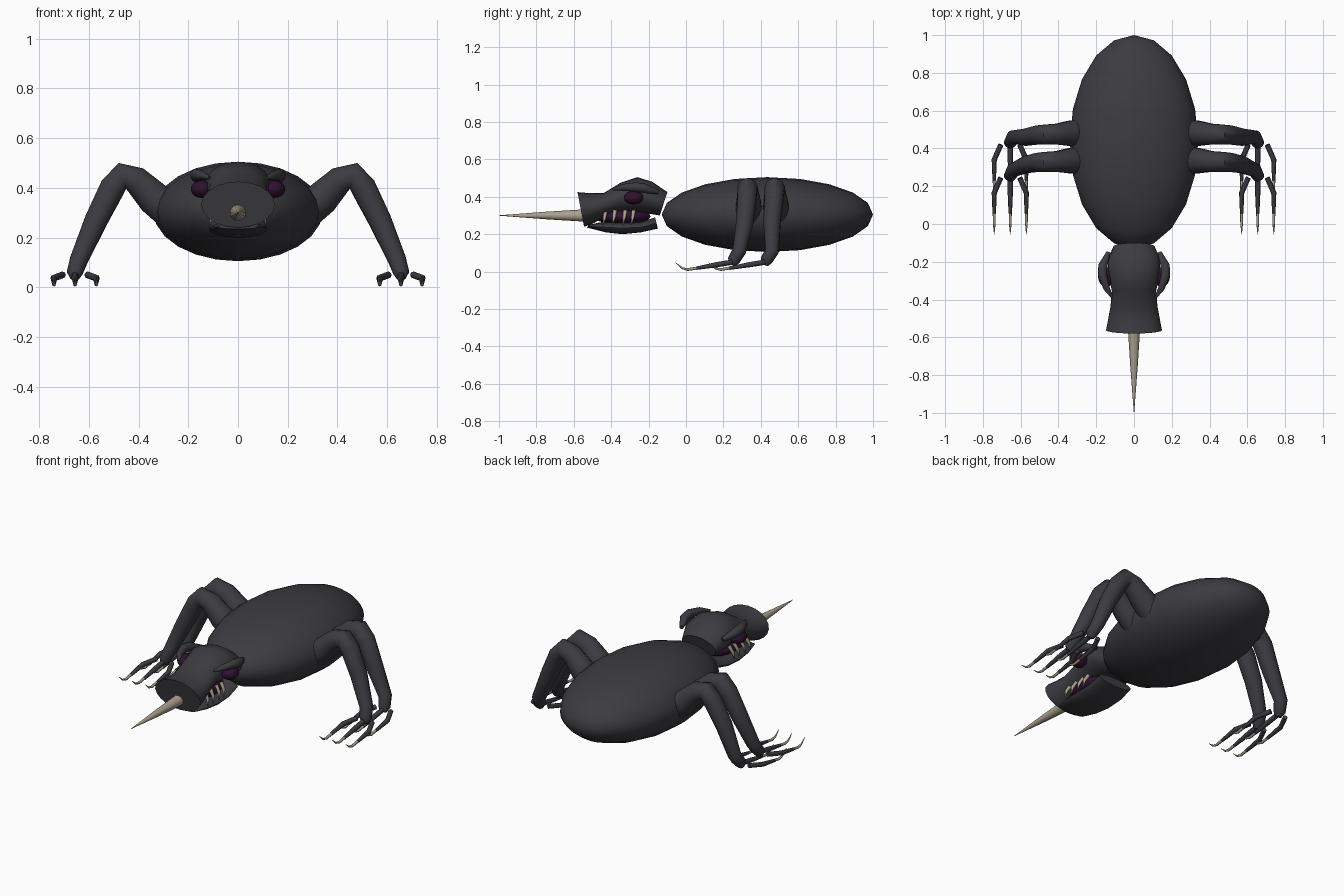
import bpy, bmesh
from math import pi, sin, cos, radians
from mathutils import Vector, Matrix

if "Cube" in bpy.data.objects:
    bpy.data.objects.remove(bpy.data.objects["Cube"])


def material(name, rgb):
    m = bpy.data.materials.new(name)
    m.use_nodes = True
    m.diffuse_color = (*rgb, 1)
    m.node_tree.nodes["Principled BSDF"].inputs["Base Color"].default_value = (*rgb, 1)
    return m


HIDE = material("charcoal hide", (0.045, 0.045, 0.052))
PURPLE = material("dark purple", (0.028, 0.006, 0.028))
BONE = material("bone", (0.40, 0.36, 0.28))


def finish(name, bm, mat, angle=50):
    bmesh.ops.recalc_face_normals(bm, faces=bm.faces)
    mesh = bpy.data.meshes.new(name)
    bm.to_mesh(mesh)
    bm.free()
    mesh.materials.append(mat)
    obj = bpy.data.objects.new(name, mesh)
    bpy.context.collection.objects.link(obj)
    bpy.ops.object.select_all(action="DESELECT")
    obj.select_set(True)
    bpy.context.view_layer.objects.active = obj
    bpy.ops.object.shade_smooth_by_angle(angle=radians(angle))
    return obj


def loft(name, rings, mat):
    """Skin a list of point rings and cap both ends."""
    bm = bmesh.new()
    loops = [[bm.verts.new(p) for p in ring] for ring in rings]
    n = len(loops[0])
    for a, b in zip(loops, loops[1:]):
        for i in range(n):
            j = (i + 1) % n
            bm.faces.new((a[i], a[j], b[j], b[i]))
    bm.faces.new(loops[0])
    bm.faces.new(loops[-1])
    return finish(name, bm, mat)


def oval(center, u, v, n):
    return [center + u * cos(2 * pi * i / n) + v * sin(2 * pi * i / n) for i in range(n)]


def tube(name, path, mat, n=12):
    """Round limb through (x, y, z, radius) points."""
    pts = [Vector(p[:3]) for p in path]
    rings, u = [], None
    for i, p in enumerate(pts):
        before = (p - pts[i - 1]).normalized() if i else Vector()
        after = (pts[i + 1] - p).normalized() if i < len(pts) - 1 else Vector()
        t = (before + after).normalized()
        ref = u or (Vector((0, 0, 1)) if abs(t.z) < 0.8 else Vector((0, 1, 0)))
        u = (ref - t * ref.dot(t)).normalized()
        rings.append(oval(p, u * path[i][3], t.cross(u) * path[i][3], n))
    return loft(name, rings, mat)


def head_loft(name, sections, mat, n=20):
    """Oval sections from (top y, top z, bottom y, bottom z, half width)."""
    rings = []
    for ty, tz, by, bz, w in sections:
        top, bottom = Vector((0, ty, tz)), Vector((0, by, bz))
        rings.append(oval((top + bottom) / 2, Vector((w, 0, 0)), (top - bottom) / 2, n))
    return loft(name, rings, mat)


def ellipsoid(name, center, radii, mat, segments=24, rings=10):
    # Poles lie along y
    bm = bmesh.new()
    place = (Matrix.Translation(center) @ Matrix.Diagonal((*radii, 1))
             @ Matrix.Rotation(pi / 2, 4, "X"))
    bmesh.ops.create_uvsphere(bm, u_segments=segments, v_segments=rings, radius=1, matrix=place)
    return finish(name, bm, mat, 60)


# Body
ellipsoid("body", (0, 0.435, 0.305), (0.34, 0.565, 0.2), HIDE)

# Head, jaw and mouth
head_loft("upper_head", [
    (-0.58, 0.425, -0.545, 0.24, 0.148),
    (-0.52, 0.42, -0.50, 0.255, 0.138),
    (-0.44, 0.42, -0.44, 0.29, 0.125),
    (-0.35, 0.475, -0.36, 0.31, 0.117),
    (-0.26, 0.505, -0.27, 0.315, 0.135),
    (-0.18, 0.48, -0.20, 0.31, 0.14),
    (-0.10, 0.425, -0.14, 0.30, 0.11)], HIDE)
head_loft("lower_jaw", [
    (-0.52, 0.25, -0.53, 0.235, 0.085),
    (-0.45, 0.265, -0.43, 0.21, 0.108),
    (-0.35, 0.265, -0.34, 0.20, 0.115),
    (-0.24, 0.265, -0.24, 0.21, 0.115),
    (-0.165, 0.29, -0.15, 0.23, 0.11)], HIDE)
ellipsoid("mouth_lining", (0, -0.34, 0.295), (0.1, 0.15, 0.045), PURPLE)

# Horn
tube("horn", [(0, -0.54, 0.30, 0.033), (0, -0.75, 0.30, 0.02), (0, -1.0, 0.30, 0.001)], BONE)

for side, s in (("left", 1), ("right", -1)):
    # Eyes and brows
    ellipsoid(side + "_eye", (s * 0.145, -0.28, 0.395), (0.045, 0.052, 0.036), PURPLE, 16, 10)
    tube(side + "_brow", [
        (s * 0.115, -0.39, 0.44, 0.006), (s * 0.145, -0.34, 0.45, 0.018),
        (s * 0.167, -0.27, 0.452, 0.025), (s * 0.165, -0.22, 0.445, 0.025),
        (s * 0.135, -0.15, 0.425, 0.012)], HIDE, 10)

    # Teeth
    for i, y in enumerate((-0.435, -0.385, -0.33, -0.285)):
        tube(f"{side}_upper_tooth_{i + 1}", [
            (s * 0.085, y + 0.005, 0.325, 0.011), (s * 0.107, y, 0.29, 0.009),
            (s * 0.112, y - 0.008, 0.25, 0.001)], BONE, 8)

    # Legs with three clawed toes each
    for pair, root, ankle in (("front", 0.335, 0.245), ("rear", 0.48, 0.42)):
        leg = f"{side}_{pair}"
        tube(leg + "_leg", [
            (s * 0.25, root, 0.29, 0.075), (s * 0.34, root, 0.36, 0.068),
            (s * 0.41, root - 0.004, 0.43, 0.056), (s * 0.465, root - 0.006, 0.448, 0.054),
            (s * 0.505, root - 0.008, 0.40, 0.052), (s * 0.57, root - 0.02, 0.27, 0.047),
            (s * 0.64, ankle + 0.04, 0.11, 0.037), (s * 0.656, ankle + 0.01, 0.06, 0.033),
            (s * 0.656, ankle, 0.035, 0.018)], HIDE, 14)
        for toe, d in (("inner", -1), ("middle", 0), ("outer", 1)):
            start, end = s * (0.655 + 0.05 * d), s * (0.655 + 0.085 * d)
            tube(f"{leg}_{toe}_toe", [
                (start, ankle, 0.05, 0.014), (end, ankle - 0.08, 0.037, 0.014),
                (end, ankle - 0.19, 0.018, 0.009)], HIDE, 8)
            tube(f"{leg}_{toe}_claw", [
                (end, ankle - 0.18, 0.02, 0.008), (end, ankle - 0.235, 0.011, 0.0075),
                (end, ankle - 0.265, 0.018, 0.005), (end, ankle - 0.3, 0.048, 0.001)], BONE, 8)
